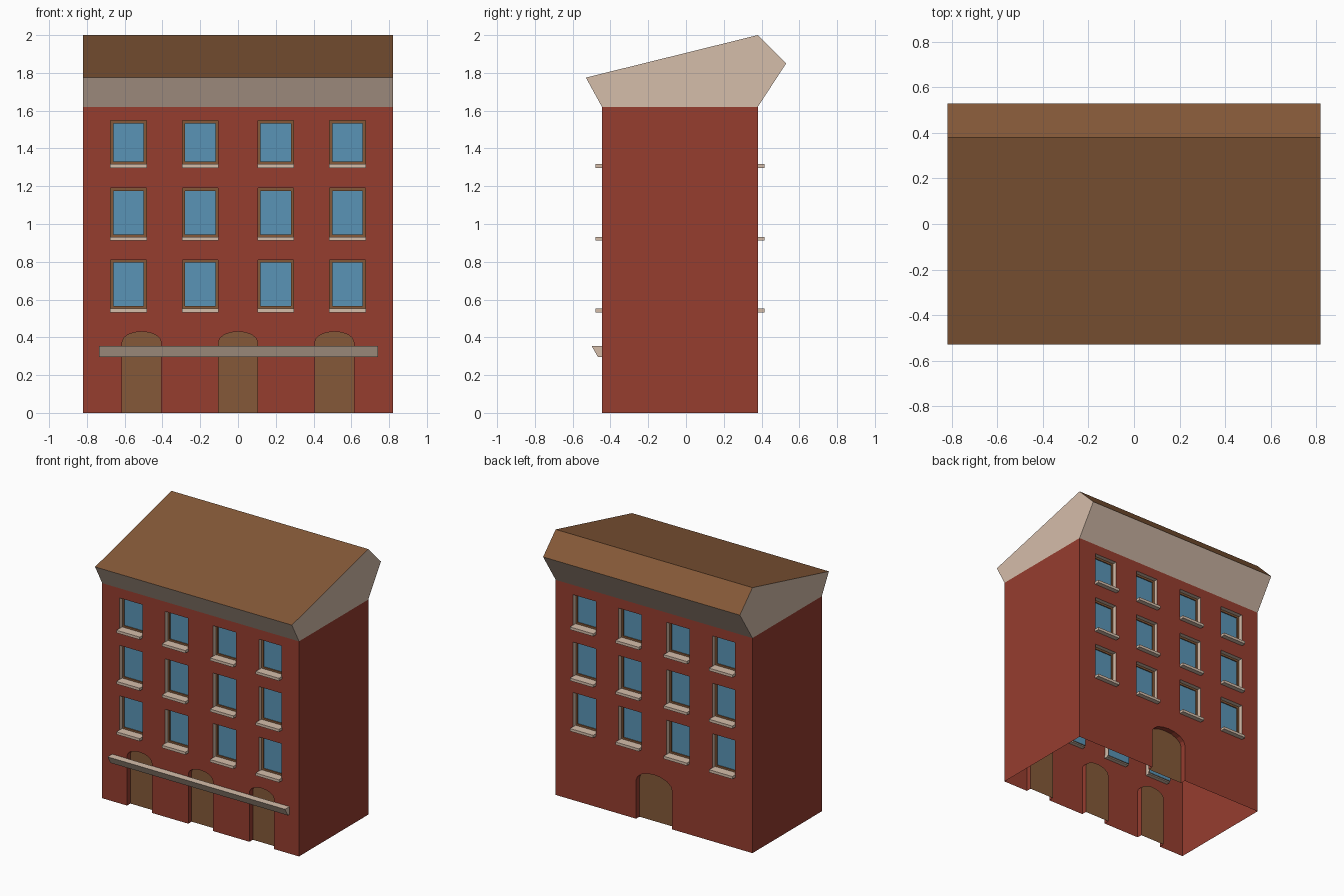
import bpy, bmesh, math
from mathutils import Vector

if "Cube" in bpy.data.objects:
    bpy.data.objects.remove(bpy.data.objects["Cube"])


def material(name, rgb):
    m = bpy.data.materials.new(name)
    lin = [((c / 255 + 0.055) / 1.055) ** 2.4 for c in rgb]
    m.diffuse_color = (*lin, 1)
    m.use_nodes = True
    m.node_tree.nodes["Principled BSDF"].inputs["Base Color"].default_value = m.diffuse_color
    return m


BRICK = material("brick red", (150, 61, 47))
STONE = material("pale stone", (213, 189, 170))
BROWN = material("wood brown", (133, 89, 56))
GLASS = material("window blue", (90, 148, 182))

HX, YF, YB, TOP = 0.82, -0.445, 0.38, 1.62
COLUMNS = (-0.58, -0.2, 0.2, 0.58)
ROWS = ((0.54, 0.81), (0.92, 1.19), (1.305, 1.547))   # window bottom, top
HW = 0.095                                            # window half width
DEPTH = 0.04
# wall plane, inward direction, doors (centre, half width, shoulder, top)
SIDES = ((YF, 1, ((-0.51, 0.103, 0.375, 0.43), (0, 0.103, 0.375, 0.43),
                  (0.51, 0.103, 0.375, 0.43))),
         (YB, -1, ((0, 0.15, 0.29, 0.37),)))


def finish(bm, name, *mats):
    me = bpy.data.meshes.new(name)
    bm.to_mesh(me)
    bm.free()
    for m in mats:
        me.materials.append(m)
    ob = bpy.data.objects.new(name, me)
    bpy.context.collection.objects.link(ob)
    return ob


def face(bm, pts, toward, mat=0):
    """Flat face whose normal points along 'toward'."""
    f = bm.faces.new([bm.verts.new(p) for p in pts])
    f.normal_update()
    if f.normal.dot(Vector(toward)) < 0:
        f.normal_flip()
    f.material_index = mat
    return f


def box(bm, x0, x1, y0, y1, z0, z1):
    vs = bmesh.ops.create_cube(bm, size=1)["verts"]
    for v in vs:
        v.co = ((x0 + x1) / 2 + v.co.x * (x1 - x0),
                (y0 + y1) / 2 + v.co.y * (y1 - y0),
                (z0 + z1) / 2 + v.co.z * (z1 - z0))


def rect(x0, x1, z0, z1):
    return [(x0, z0), (x0, z1), (x1, z1), (x1, z0)]


def arch(cx, w, zs, zt, n=8):
    """Door outline from lower left over the arch to lower right."""
    pts = [(cx - w, 0)]
    for i in range(n + 1):
        a = math.pi * i / n
        pts.append((cx - w * math.cos(a), zs + (zt - zs) * math.sin(a)))
    return pts + [(cx + w, 0)]


def reveal(bm, pts, y, y2, closed):
    """Side faces of an opening, facing its middle."""
    c = sum((Vector(p) for p in pts), Vector((0, 0))) / len(pts)
    for i in range(len(pts) if closed else len(pts) - 1):
        a, b = pts[i], pts[(i + 1) % len(pts)]
        d = c - (Vector(a) + Vector(b)) / 2
        face(bm, [(a[0], y, a[1]), (b[0], y, b[1]),
                  (b[0], y2, b[1]), (a[0], y2, a[1])], (d.x, 0, d.y))


WINDOWS = [(cx, z0, z1) for cx in COLUMNS for z0, z1 in ROWS]

# brick walls with real openings, open underneath
walls = bmesh.new()
for y, s, doors in SIDES:
    outline = [(-HX, 0)]
    for d in doors:
        outline += arch(*d)
    outline += [(HX, 0), (HX, TOP), (-HX, TOP)]
    edges = []
    for loop in [outline] + [rect(cx - HW, cx + HW, z0, z1) for cx, z0, z1 in WINDOWS]:
        vs = [walls.verts.new((x, y, z)) for x, z in loop]
        edges += [walls.edges.new((vs[i - 1], vs[i])) for i in range(len(vs))]
    res = bmesh.ops.triangle_fill(walls, use_beauty=True, edges=edges,
                                  normal=(0, -s, 0))
    for f in res["geom"]:
        if isinstance(f, bmesh.types.BMFace):
            f.normal_update()
            if f.normal.y * s > 0:
                f.normal_flip()
    for d in doors:
        reveal(walls, arch(*d), y, y + s * DEPTH, False)
for x in (-HX, HX):
    face(walls, [(x, YF, 0), (x, YB, 0), (x, YB, TOP), (x, YF, TOP)], (x, 0, 0))
finish(walls, "walls", BRICK)

# doors, window surrounds, frames, glass and sills
door = bmesh.new()
surround = bmesh.new()
frame = bmesh.new()
glass = bmesh.new()
sill = bmesh.new()
for y, s, doors in SIDES:
    yd = y + s * DEPTH
    for d in doors:
        face(door, [(x, yd, z) for x, z in arch(*d)], (0, -s, 0))
    for cx, z0, z1 in WINDOWS:
        reveal(surround, rect(cx - HW, cx + HW, z0, z1), y, yd, True)
        face(glass, [(x, yd, z) for x, z in rect(cx - HW, cx + HW, z0, z1)], (0, -s, 0))
        t = 0.015
        ya, yb = sorted((yd - s * 0.008, yd - s * 0.0005))
        box(frame, cx - HW, cx - HW + t, ya, yb, z0, z1)
        box(frame, cx + HW - t, cx + HW, ya, yb, z0, z1)
        box(frame, cx - HW + t, cx + HW - t, ya, yb, z1 - t, z1)
        box(frame, cx - HW + t, cx + HW - t, ya, yb, z0, z0 + t + 0.01)
        ya, yb = sorted((y - s * 0.035, yd - s * 0.009))
        box(sill, cx - HW - 0.002, cx + HW + 0.002, ya, yb, z0 - 0.008, z0 + 0.012)
finish(door, "doors", BROWN)
finish(surround, "window_reveals", STONE)
finish(frame, "window_frames", BROWN)
finish(glass, "window_panes", GLASS)
finish(sill, "window_sills", STONE)


def extrude_profile(bm, prof, x0, x1, open_last=False, brown=()):
    c = sum((Vector(p) for p in prof), Vector((0, 0))) / len(prof)
    for x, d in ((x0, -1), (x1, 1)):
        face(bm, [(x, *p) for p in prof], (d, 0, 0))
    for i in range(len(prof) - open_last):
        a, b = prof[i], prof[(i + 1) % len(prof)]
        out = (Vector(a) + Vector(b)) / 2 - c
        face(bm, [(x0, *a), (x1, *a), (x1, *b), (x0, *b)], (0, out.x, out.y),
             1 if i in brown else 0)


# roof: stone eaves and gables, brown slopes
roof = bmesh.new()
extrude_profile(roof, [(YF, TOP), (-0.53, 1.775), (0.38, 2.0), (0.53, 1.85), (YB, TOP)],
                -HX, HX, True, (1, 2))
finish(roof, "roof", STONE, BROWN)

# stone ledge above the front doors
ledge = bmesh.new()
extrude_profile(ledge, [(YF - 0.001, 0.355), (-0.5, 0.355), (-0.467, 0.297),
                        (YF - 0.001, 0.297)], -0.737, 0.742)
finish(ledge, "front_ledge", STONE)
